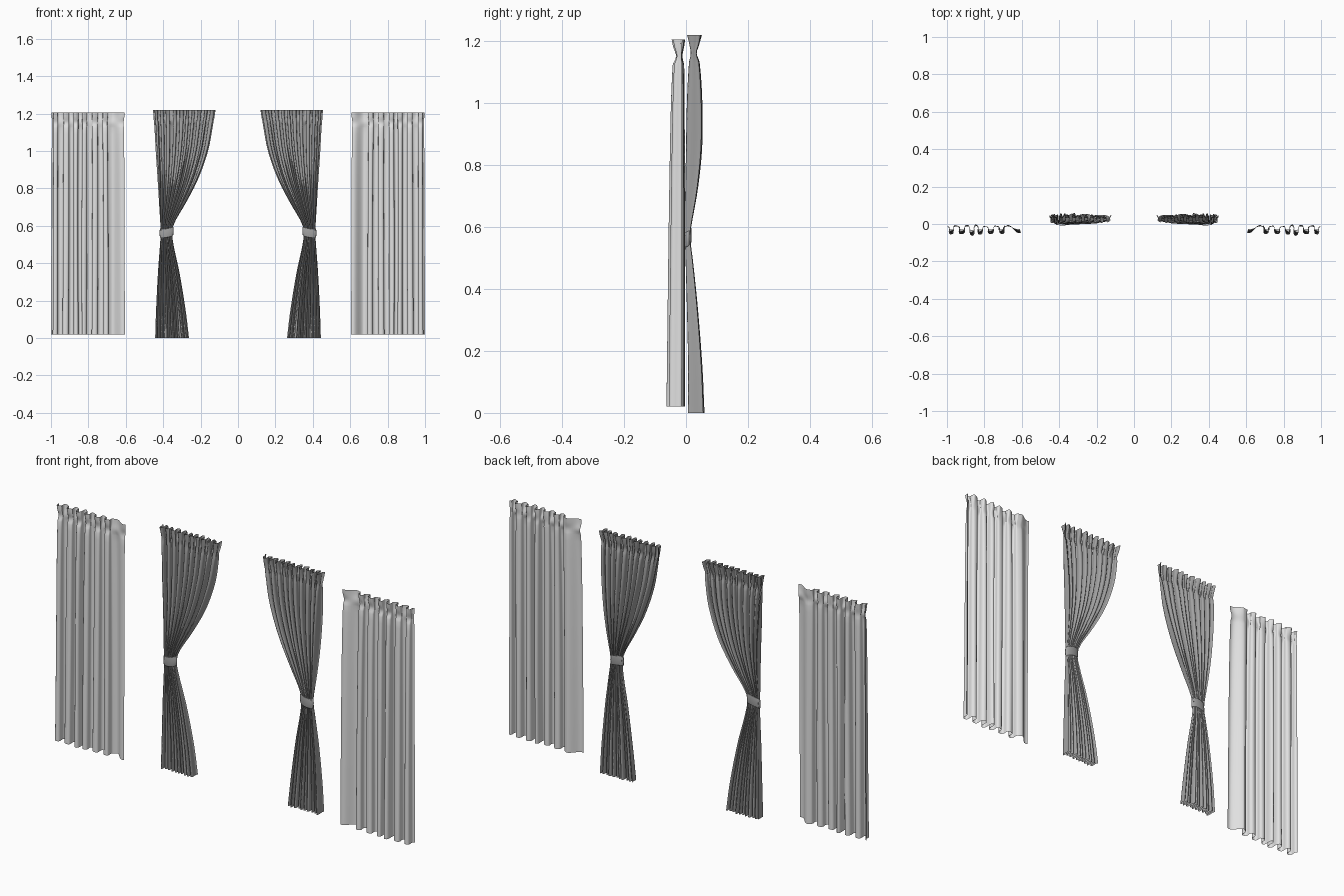
import bpy, bmesh, math, random

cube = bpy.data.objects.get("Cube")
if cube:
    bpy.data.objects.remove(cube, do_unlink=True)


def material(name, v):
    m = bpy.data.materials.new(name)
    m.use_nodes = True
    m.diffuse_color = (v, v, v, 1)
    m.node_tree.nodes["Principled BSDF"].inputs["Base Color"].default_value = (v, v, v, 1)
    return m


LIGHT = material("pale grey sheer", 0.75)
DARK = material("mid grey drape", 0.36)


def sample(keys, z):
    """Smooth interpolation of key rows (z, inner x, outer x, centre y, half depth)."""
    n = len(keys)
    i = 0
    while i < n - 2 and z < keys[i + 1][0]:
        i += 1
    a, b = keys[i], keys[i + 1]
    before, after = keys[max(i - 1, 0)], keys[min(i + 2, n - 1)]
    h = b[0] - a[0]
    t = (z - a[0]) / h
    out = []
    for k in range(1, 5):
        m0 = (b[k] - before[k]) / (b[0] - before[0]) * h
        m1 = (after[k] - a[k]) / (after[0] - a[0]) * h
        out.append((2*t**3 - 3*t*t + 1) * a[k] + (t**3 - 2*t*t + t) * m0
                   + (3*t*t - 2*t**3) * b[k] + (t**3 - t*t) * m1)
    return out


def finish(name, bm, mat, side):
    if side < 0:
        bmesh.ops.reverse_faces(bm, faces=bm.faces)
    me = bpy.data.meshes.new(name)
    bm.to_mesh(me)
    bm.free()
    me.materials.append(mat)
    for p in me.polygons:
        p.use_smooth = True
    ob = bpy.data.objects.new(name, me)
    bpy.context.collection.objects.link(ob)
    return ob


def curtain(name, keys, side, pleats, overlap, flap, mat, seed, pinch):
    """Pleated sheet; flap is the share of width left nearly flat at the inner edge."""
    rnd = random.Random(seed)
    depth = [rnd.uniform(0.55, 1.0) for _ in range(2 * pleats + 2)]
    widths = [rnd.uniform(0.7, 1.3) for _ in range(2 * pleats)]
    total = sum(widths)
    starts = [sum(widths[:i]) / total for i in range(2 * pleats + 1)]
    drift = [rnd.uniform(0, math.tau) for _ in range(2 * pleats + 1)]
    top, bottom = keys[0][0], keys[-1][0]
    heights = [top - (top - pinch) * 1.5 * i / 9 for i in range(10)]
    last = heights[-1]
    heights += [last + (bottom - last) * i / 34 for i in range(1, 35)]
    steps = 8
    bm = bmesh.new()
    rows = []
    for z in heights:
        inner, outer, cy, half = sample(keys, z)
        head = max(0, (z - pinch) / (top - pinch))
        row = []
        # Loose inner flap
        if flap:
            for i in range(8):
                t = i / 8
                y = cy + half * (0.5 * math.cos(t * math.pi * 1.5 + 2.5) + t * t * depth[0] * 0.9)
                row.append((inner + (outer - inner) * flap * t, y))
        # Rounded folds that double back on themselves
        for i in range(2 * pleats):
            for j in range(steps + (i == 2 * pleats - 1)):
                t = j / steps
                f = t + overlap * math.sin(math.tau * t) / math.tau
                w0 = starts[i] + 0.008 * math.sin(drift[i] + 3 * z) * (0 < i)
                w1 = starts[i + 1] + 0.008 * math.sin(drift[i + 1] + 3 * z) * (i < 2 * pleats - 1)
                u = w0 + (w1 - w0) * f
                x = inner + (outer - inner) * (flap + (1 - flap) * u)
                d = depth[i] + (depth[i + 1] - depth[i]) * t
                y = cy + half * d * math.cos(math.pi * (i + t))
                y += head * half * 0.2 * math.sin(math.pi * 3 * (i + t))
                row.append((x, y))
        rows.append([bm.verts.new((side * x, y, z)) for x, y in row])
    for a, b in zip(rows, rows[1:]):
        for i in range(len(a) - 1):
            bm.faces.new((a[i], b[i], b[i + 1], a[i + 1]))
    finish(name, bm, mat, side)


def tie_band(name, side):
    """Oval strap around the gathered waist, slightly tilted, with rolled edges."""
    bm = bmesh.new()
    profile = [(0.95, -0.024), (1.0, -0.021), (1.04, 0), (1.0, 0.021), (0.95, 0.024)]
    rings = []
    for r, dz in profile:
        ring = []
        for i in range(28):
            a = math.tau * i / 28
            c, s = math.cos(a), math.sin(a)
            ring.append(bm.verts.new((side * (0.382 + 0.036 * r * c), 0.005 + 0.0125 * r * s,
                                      0.567 + dz - 0.006 * c + 0.006 * s)))
        rings.append(ring)
    for a, b in zip(rings, rings[1:]):
        for i in range(28):
            j = (i + 1) % 28
            bm.faces.new((a[i], a[j], b[j], b[i]))
    ob = finish(name, bm, DARK, side)
    mod = ob.modifiers.new("thickness", "SOLIDIFY")
    mod.thickness = 0.002


SHEER = [
    (1.205, 0.607, 0.997, -0.025, 0.021),
    (1.18, 0.608, 0.996, -0.024, 0.018),
    (1.15, 0.612, 0.994, -0.022, 0.011),
    (1.12, 0.61, 0.995, -0.025, 0.02),
    (0.8, 0.607, 0.997, -0.029, 0.026),
    (0.02, 0.605, 1.0, -0.034, 0.032),
]
DRAPE = [
    (1.22, 0.12, 0.455, 0.028, 0.023),
    (1.19, 0.124, 0.452, 0.027, 0.017),
    (1.16, 0.13, 0.45, 0.025, 0.01),
    (1.13, 0.135, 0.447, 0.027, 0.018),
    (1.0, 0.16, 0.44, 0.028, 0.026),
    (0.85, 0.213, 0.43, 0.026, 0.027),
    (0.72, 0.28, 0.422, 0.018, 0.021),
    (0.62, 0.338, 0.416, 0.008, 0.013),
    (0.57, 0.352, 0.413, 0.005, 0.009),
    (0.5, 0.345, 0.417, 0.01, 0.012),
    (0.35, 0.313, 0.428, 0.02, 0.018),
    (0.15, 0.28, 0.438, 0.03, 0.024),
    (0.0, 0.262, 0.443, 0.033, 0.028),
]

for side, label in ((1, "left"), (-1, "right")):
    curtain(label + "_sheer_curtain", SHEER, side, 6, 1.35, 0.2, LIGHT, 4, 1.15)
    curtain(label + "_tied_drape", DRAPE, side, 10, 1.7, 0, DARK, 9, 1.16)
    tie_band(label + "_tie_band", side)
